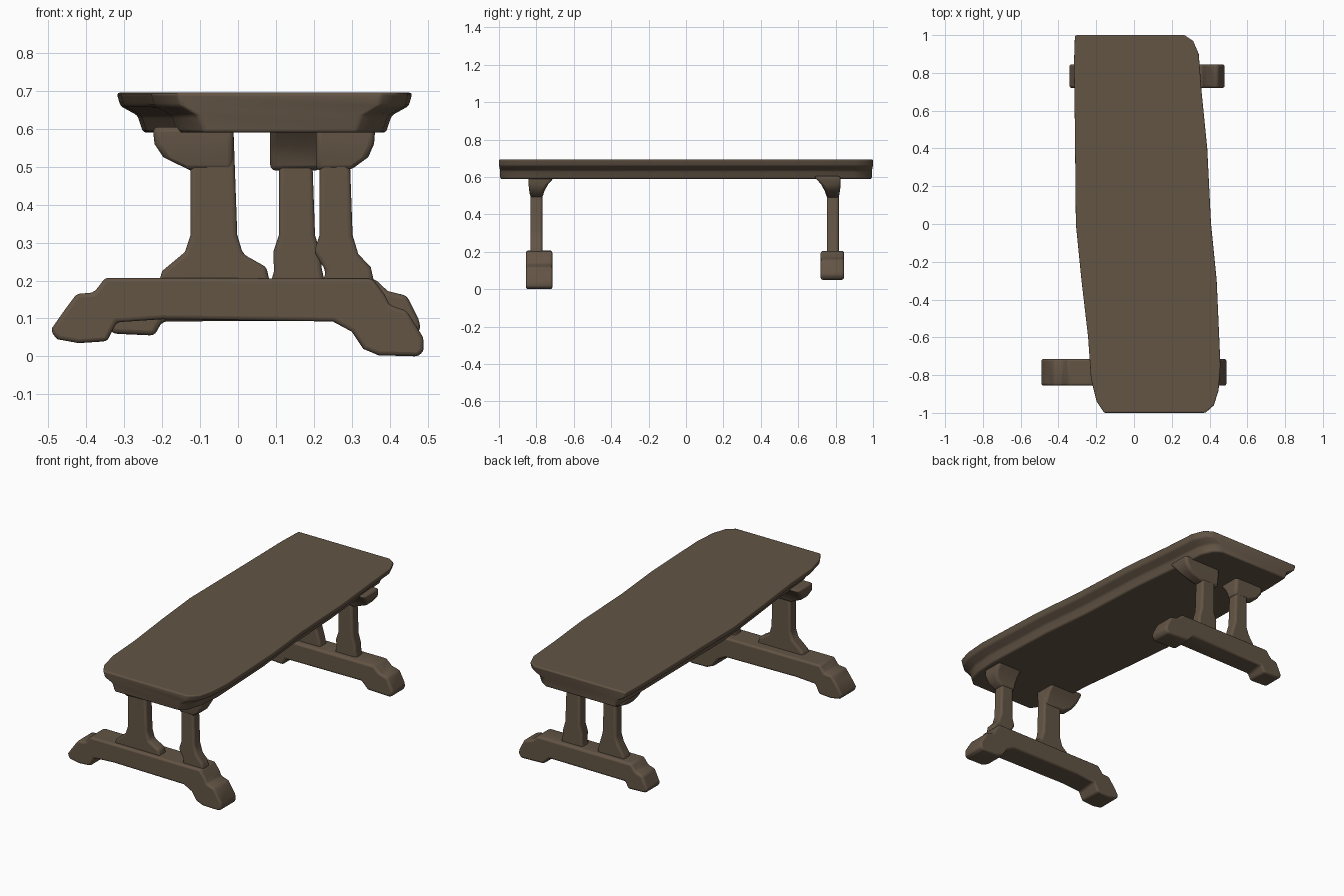
import bpy
import bmesh
import math

cube = bpy.data.objects.get("Cube")
if cube:
    bpy.data.objects.remove(cube, do_unlink=True)

wood = bpy.data.materials.new("dark brown wood")
wood.use_nodes = True
COLOUR = (0.125, 0.09, 0.06, 1)
wood.diffuse_color = COLOUR
shader = wood.node_tree.nodes["Principled BSDF"]
shader.inputs["Base Color"].default_value = COLOUR
shader.inputs["Roughness"].default_value = 0.8


def finish(name, bm, bevel):
    """Turn a bmesh into a softly rounded wooden part."""
    bmesh.ops.recalc_face_normals(bm, faces=bm.faces)
    mesh = bpy.data.meshes.new(name)
    bm.to_mesh(mesh)
    bm.free()
    mesh.materials.append(wood)
    obj = bpy.data.objects.new(name, mesh)
    bpy.context.collection.objects.link(obj)
    mod = obj.modifiers.new("soft edges", "BEVEL")
    mod.width, mod.segments = bevel, 3
    mod.limit_method, mod.angle_limit = "ANGLE", math.radians(35)
    bpy.ops.object.select_all(action="DESELECT")
    obj.select_set(True)
    bpy.context.view_layer.objects.active = obj
    bpy.ops.object.shade_smooth_by_angle(angle=math.radians(50))
    return obj


def loft(name, rings, bevel):
    """Skin closed rings that share a point count and cap both ends."""
    bm = bmesh.new()
    loops = [[bm.verts.new(p) for p in ring] for ring in rings]
    for a, b in zip(loops, loops[1:]):
        for i in range(len(a)):
            j = (i + 1) % len(a)
            bm.faces.new((a[i], a[j], b[j], b[i]))
    bm.faces.new(loops[0])
    bm.faces.new(loops[-1])
    return finish(name, bm, bevel)


def slab(name, outline, y0, y1, bevel):
    """Extrude a front outline along y."""
    return loft(name, [[(x, y, z) for x, z in outline] for y in (y0, y1)], bevel)


def post(name, x0, x1, base0, base1, y):
    """Shaft with a spreading foot; y is the centre of its thickness."""
    outline = [(base0, 0.19), (base0 + 0.01, 0.225), (x0 - 0.015, 0.275), (x0, 0.32),
               (x0, 0.6), (x1 - 0.01, 0.6), (x1, 0.32), (x1 + 0.015, 0.27),
               (base1 - 0.01, 0.235), (base1, 0.19)]
    slab(name, outline, y - 0.032, y + 0.032, 0.012)


def cap(name, x0, x1, outer, y, inward):
    """Bracket under the top: reaches past the shaft to x = outer."""
    left, right = min(x0, outer), max(x1, outer)
    rings = []
    for z, t, side, depth in ((0.49, 0, 0.032, 0.0), (0.525, 0.72, 0.038, 0.005),
                              (0.56, 0.95, 0.042, 0.02), (0.605, 1, 0.042, 0.06)):
        a, b = x0 + (left - x0) * t, x1 + (right - x1) * t
        ya, yb = y - inward * side, y + inward * (side + depth)
        rings.append([(a, ya, z), (b, ya, z), (b, yb, z), (a, yb, z)])
    loft(name, rings, 0.014)


# Table top: skewed outline with undercut long sides
OUTLINE = [(-0.315, 1.0), (0.27, 1.0), (0.315, 0.97), (0.345, 0.9), (0.36, 0.7),
           (0.39, 0.4), (0.41, 0), (0.44, -0.3), (0.46, -0.75), (0.45, -0.88),
           (0.425, -0.96), (0.38, -1.0), (-0.16, -1.0), (-0.2, -0.94),
           (-0.23, -0.82), (-0.245, -0.6), (-0.28, -0.3), (-0.31, 0),
           (-0.315, 0.5), (-0.32, 0.85)]


def top_ring(z, inset):
    ring = []
    for x, y in OUTLINE:
        middle = 0.09 - 0.07 * y
        ring.append((x - math.copysign(min(inset, abs(x - middle)), x - middle),
                     y * (1 - inset * 0.1), z))
    return ring


loft("table_top", [top_ring(0.59, 0.07), top_ring(0.635, 0.055),
                   top_ring(0.66, 0.01), top_ring(0.695, 0)], 0.008)

# Front trestle
slab("front_foot_beam",
     [(-0.49, 0.06), (-0.475, 0.045), (-0.42, 0.035), (-0.345, 0.04), (-0.32, 0.09),
      (-0.2, 0.098), (0.25, 0.092), (0.3, 0.065), (0.33, 0.02), (0.37, 0.003),
      (0.475, 0.0), (0.49, 0.015), (0.488, 0.05), (0.445, 0.12), (0.4, 0.135),
      (0.385, 0.165), (0.355, 0.205), (-0.35, 0.207), (-0.38, 0.168),
      (-0.425, 0.165), (-0.455, 0.125), (-0.49, 0.075)], -0.855, -0.715, 0.018)
post("front_right_post", -0.125, -0.002, -0.21, 0.085, -0.8)
post("front_left_post", 0.215, 0.302, 0.222, 0.36, -0.8)
cap("front_right_cap", -0.125, -0.012, -0.225, -0.8, 1)
cap("front_left_cap", 0.205, 0.295, 0.362, -0.8, 1)

# Back trestle, shorter and slightly higher
slab("back_foot_beam",
     [(-0.345, 0.08), (-0.33, 0.06), (-0.22, 0.055), (-0.2, 0.092), (0.28, 0.095),
      (0.32, 0.055), (0.465, 0.05), (0.482, 0.075), (0.475, 0.1), (0.445, 0.16),
      (0.395, 0.172), (0.36, 0.205), (-0.24, 0.205), (-0.27, 0.165), (-0.31, 0.155)],
     0.72, 0.845, 0.018)
post("back_left_post", 0.108, 0.203, 0.085, 0.23, 0.785)
post("back_right_post", -0.122, -0.035, -0.18, 0.0, 0.785)
cap("back_left_cap", 0.085, 0.205, 0.325, 0.785, -1)
cap("back_right_cap", -0.122, -0.035, -0.225, 0.785, -1)
